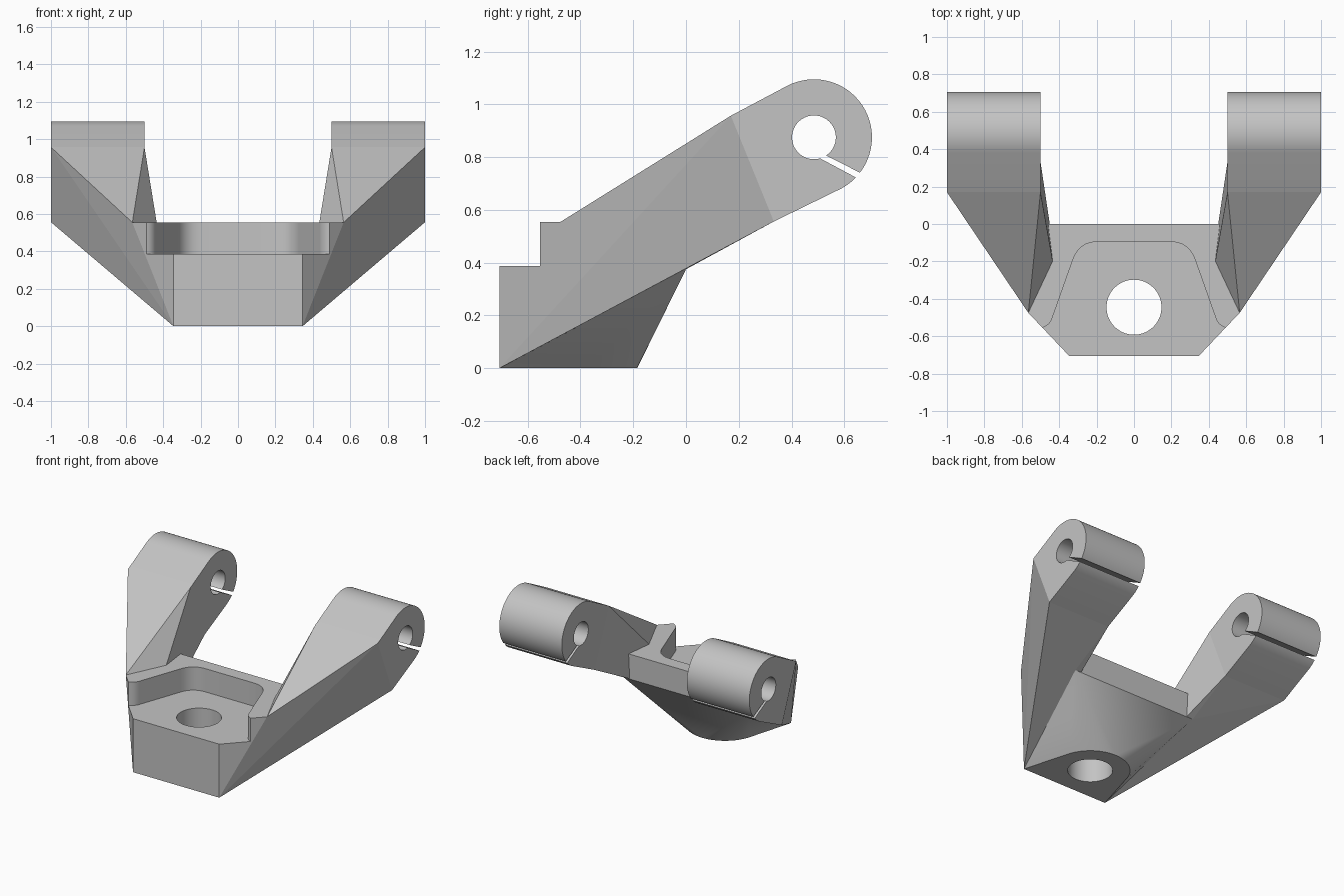
import bpy, bmesh, math
from mathutils import Vector

if "Cube" in bpy.data.objects:
    bpy.data.objects.remove(bpy.data.objects["Cube"], do_unlink=True)

grey = bpy.data.materials.new("plain grey")
grey.use_nodes = True
COLOUR = (0.55, 0.55, 0.55, 1)
grey.diffuse_color = COLOUR
grey.node_tree.nodes["Principled BSDF"].inputs["Base Color"].default_value = COLOUR


def finish(name, bm):
    bmesh.ops.recalc_face_normals(bm, faces=bm.faces)
    mesh = bpy.data.meshes.new(name)
    bm.to_mesh(mesh)
    bm.free()
    mesh.materials.append(grey)
    obj = bpy.data.objects.new(name, mesh)
    bpy.context.collection.objects.link(obj)
    return obj


def hull(name, points):
    bm = bmesh.new()
    for p in points:
        bm.verts.new(p)
    bmesh.ops.convex_hull(bm, input=bm.verts)
    bmesh.ops.delete(bm, geom=[v for v in bm.verts if not v.link_faces], context="VERTS")
    bmesh.ops.dissolve_limit(bm, angle_limit=0.005, verts=bm.verts, edges=bm.edges)
    return finish(name, bm)


def prism(name, points, offset):
    bm = bmesh.new()
    face = bm.faces.new([bm.verts.new(p) for p in points])
    new = bmesh.ops.extrude_face_region(bm, geom=[face])["geom"]
    bmesh.ops.translate(bm, vec=offset, verts=[v for v in new if isinstance(v, bmesh.types.BMVert)])
    return finish(name, bm)


def circle(cx, cy, r, n=64):
    return [(cx + r * math.cos(2 * math.pi * i / n), cy + r * math.sin(2 * math.pi * i / n))
            for i in range(n)]


def fillet(before, corner, after, size, n=8):
    c = Vector(corner)
    a = c + (Vector(before) - c).normalized() * size
    b = c + (Vector(after) - c).normalized() * size
    return [tuple(a.lerp(c, t / n).lerp(c.lerp(b, t / n), t / n)) for t in range(n + 1)]


def cut(obj, cutter):
    mod = obj.modifiers.new("cut", "BOOLEAN")
    mod.operation = "DIFFERENCE"
    mod.solver = "EXACT"
    mod.object = cutter
    bpy.context.view_layer.objects.active = obj
    bpy.ops.object.modifier_apply(modifier=mod.name)
    bpy.data.objects.remove(cutter, do_unlink=True)


def smooth(obj):
    bpy.ops.object.select_all(action="DESELECT")
    obj.select_set(True)
    bpy.context.view_layer.objects.active = obj
    bpy.ops.object.shade_smooth_by_angle(angle=math.radians(20))


# base: faceted top plate tapering down to a round boss
TOP, UNDER, FLOOR = 0.555, 0.375, 0.387
BOSS_Y = -0.445
points = [(x, y, 0) for x, y in circle(0, BOSS_Y, 0.26)]
for s in (-1, 1):
    points += [(s * 0.345, -0.707, 0), (s * 0.345, -0.707, TOP), (s * 0.565, -0.475, TOP),
               (s * 0.5, 0, TOP), (s * 0.5, 0, UNDER)]
base = hull("base", points)

# pocket open to the front, with rounded corners
back, knee, lip, edge = (0.2925, -0.095), (0.452, -0.545), (0.52, -0.562), (0.52, -0.9)
half = fillet((0, -0.095), back, knee, 0.1) + fillet(back, knee, lip, 0.045) + [lip, edge]
outline = half + [(-x, y) for x, y in reversed(half)]
cut(base, prism("pocket_cutter", [(x, y, FLOOR) for x, y in outline], (0, 0, 0.4)))
cut(base, prism("hole_cutter", [(x, y, -0.1) for x, y in circle(0, BOSS_Y, 0.147)], (0, 0, 0.8)))
smooth(base)

# arms and clamp eyes on both sides
EYE = (0.485, 0.875)
HIGH, LOW = (0.17, 0.957), (0.333, 0.556)
slit = [(0.49, 0.805), (0.52, 0.812), (0.74, 0.7), (0.73, 0.677)]
for side, s in (("left", 1), ("right", -1)):
    ends = [(s * x, *p) for x in (0.5, 1) for p in (HIGH, LOW)]
    arm = hull(side + "_arm", ends + [(s * 0.565, -0.475, TOP), (s * 0.5, 0, TOP),
                                      (s * 0.5, 0, UNDER), (s * 0.345, -0.707, 0)])
    eye = hull(side + "_clamp_eye",
               ends + [(s * x, *p) for x in (0.5, 1) for p in circle(*EYE, 0.22)])
    for name, shape in (("bore", circle(*EYE, 0.083)), ("slit", slit)):
        cut(eye, prism(name + "_cutter", [(s * 0.4, *p) for p in shape], (s * 0.7, 0, 0)))
    smooth(eye)
